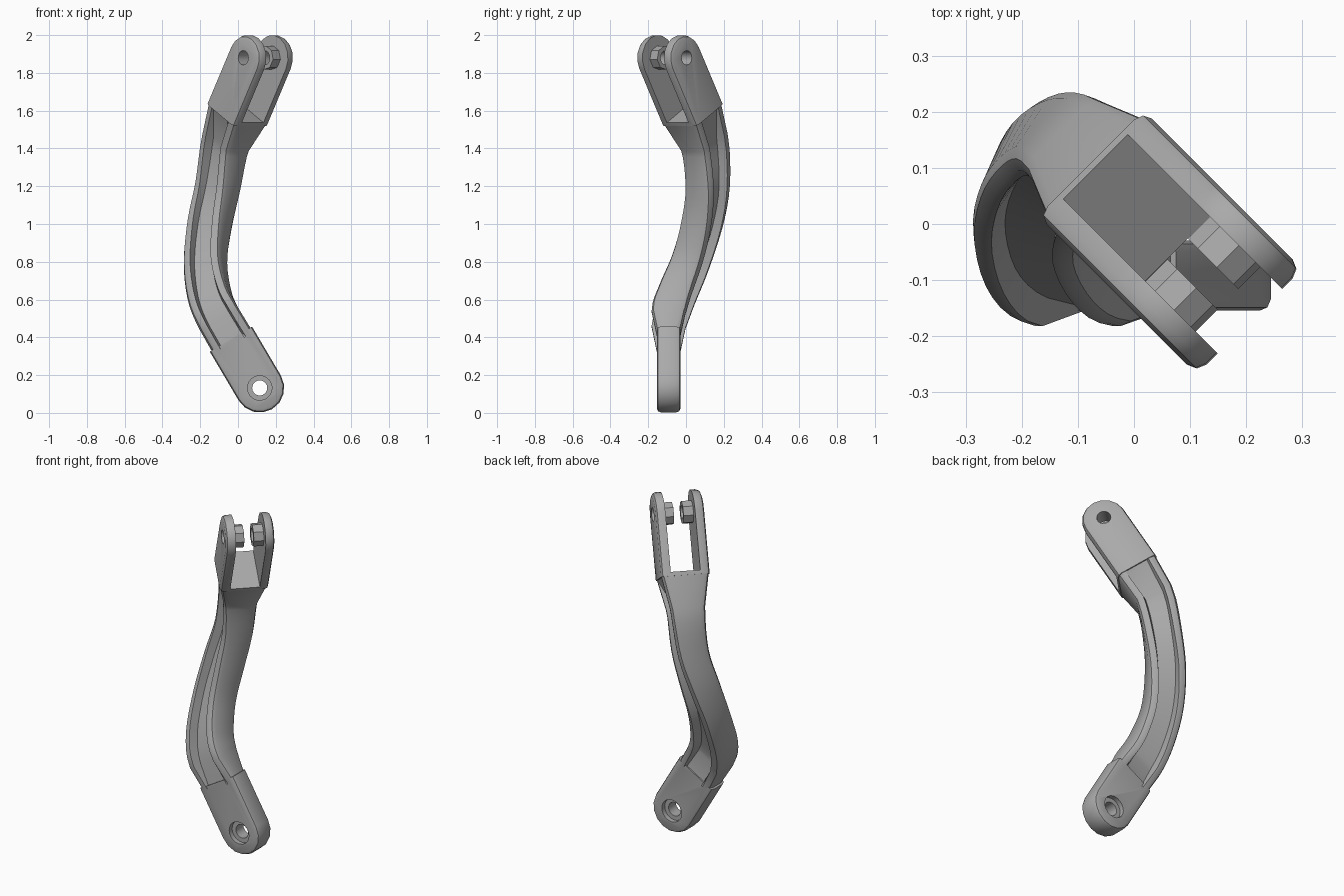
import bpy, bmesh, math
from mathutils import Vector, Matrix

if "Cube" in bpy.data.objects:
    bpy.data.objects.remove(bpy.data.objects["Cube"])

steel = bpy.data.materials.new("grey_steel")
steel.diffuse_color = (0.4, 0.4, 0.4, 1)
steel.use_nodes = True
steel.node_tree.nodes["Principled BSDF"].inputs["Base Color"].default_value = steel.diffuse_color


def make_object(name, bm):
    bmesh.ops.recalc_face_normals(bm, faces=bm.faces)
    mesh = bpy.data.meshes.new(name)
    bm.to_mesh(mesh)
    bm.free()
    mesh.materials.append(steel)
    ob = bpy.data.objects.new(name, mesh)
    bpy.context.collection.objects.link(ob)
    return ob


def loft(name, rings):
    """Closed skin through rings of equal point count."""
    bm = bmesh.new()
    vs = [[bm.verts.new(p) for p in r] for r in rings]
    k = len(rings[0])
    for a, b in zip(vs, vs[1:]):
        for i in range(k):
            bm.faces.new((a[i], a[(i + 1) % k], b[(i + 1) % k], b[i]))
    bm.faces.new(vs[0])
    bm.faces.new(vs[-1])
    return make_object(name, bm)


def frame(origin, along, normal):
    x, z = Vector(along).normalized(), Vector(normal).normalized()
    m = Matrix((x, z.cross(x), z)).transposed().to_4x4()
    m.translation = origin
    return m


def slab(name, m, radius, length, thick, bevel):
    """Round-ended bar; the round is centred on the frame origin."""
    rings = []
    for z, inset in ((-.5, bevel), (-.5, bevel * .3), (-.5, 0), (.5, 0), (.5, bevel * .3), (.5, bevel)):
        drop = {bevel: 0, bevel * .3: bevel * .3, 0: bevel}[inset]
        r = radius - inset
        pts = [(r * math.cos(a), r * math.sin(a)) for a in
               (math.pi / 2 + math.pi * i / 8 for i in range(9))]
        pts += [(length, -r), (length, r)]
        h = z * thick - math.copysign(drop, z)
        rings.append([m @ Vector((x, y, h)) for x, y in pts])
    return loft(name, rings)


def cylinder(name, m, r, z0, z1, n):
    return loft(name, [[m @ Vector((r * math.cos(a), r * math.sin(a), z)) for a in
                        (2 * math.pi * (i + .5) / n for i in range(n))] for z in (z0, z1)])


def box(name, m, lo, hi):
    return loft(name, [[m @ Vector((x, y, z)) for x, y in
                        ((lo[0], lo[1]), (hi[0], lo[1]), (hi[0], hi[1]), (lo[0], hi[1]))]
                       for z in (lo[2], hi[2])])


def combine(ob, other, op):
    mod = ob.modifiers.new(op, 'BOOLEAN')
    mod.operation, mod.object, mod.solver = op, other, 'EXACT'
    bpy.context.view_layer.objects.active = ob
    bpy.ops.object.modifier_apply(modifier=mod.name)
    bpy.data.objects.remove(other)


# Frames of the two ends
eye = frame((.115, -.092, .132), (-.508, 0, .861), (0, 1, 0))
pin = frame((.122, -.09, 1.88), (-.36, .36, -.86), (1, 1, 0))

# Twisted I-beam: x, y, z, twist in degrees, width, thickness, pocket depth
e0, e1 = eye @ Vector((.26, 0, 0)), eye @ Vector((.42, 0, 0))
p1, p0 = pin @ Vector((.52, 0, 0)), pin @ Vector((.335, 0, 0))
stations = [
    (*e0, 0, .24, .12, 0),
    (*e1, 0, .235, .18, .05),
    (-.15, -.05, .62, 8, .22, .18, .05),
    (-.172, .025, .80, 18, .205, .17, .045),
    (-.15, .085, 1.0, 28, .205, .17, .045),
    (-.107, .115, 1.2, 38, .205, .17, .045),
    (*p1, 45, .215, .19, .05),
    (*p0, 45, .236, .262, 0),
]
path = [stations[0]]
for i in range(1, 6):
    a, b, c, d = stations[i - 1:i + 3]
    for t in (0, .25, .5, .75):
        path.append([.5 * (2 * q + (r - p) * t + (2 * p - 5 * q + 4 * r - s) * t * t
                     + (3 * q - p - 3 * r + s) * t ** 3) for p, q, r, s in zip(a, b, c, d)])
path += stations[6:]

rings = []
for i, (x, y, z, twist, width, thick, depth) in enumerate(path):
    tan = Vector(path[min(i + 1, len(path) - 1)][:3]) - Vector(path[max(i - 1, 0)][:3])
    tan.normalize()
    th = math.radians(twist)
    n = Vector((math.sin(th), math.cos(th), 0))
    n = (n - tan * n.dot(tan)).normalized()
    w = n.cross(tan)
    a, b, c, f = width / 2, thick / 2, .03, .045
    half = [(a, b - c), (a - c * .3, b - c * .3), (a - c, b), (a - f, b), (a - f - .01, b - depth)]
    half += [(-u, v) for u, v in reversed(half)]
    ring = half + [(-u, -v) for u, v in half]
    rings.append([Vector((x, y, z)) + w * u + n * v for u, v in ring])
arm = loft("link_arm", rings)

# Lower eye plate
combine(arm, slab("eye_plate", eye, .13, .30, .125, .02), 'UNION')

# Upper fork with its slot
fork = slab("fork", pin, .12, .35, .266, .025)
combine(fork, box("slot", pin, (-.3, -.3, -.08), (.328, .3, .082)), 'DIFFERENCE')
combine(arm, fork, 'UNION')

# Pin bosses inside the fork
for z0, z1 in ((-.09, -.025), (.027, .09)):
    combine(arm, cylinder("pin_boss", pin, .064, z0, z1, 8), 'UNION')

# Bored holes and counterbores
combine(arm, cylinder("pin_hole", pin, .038, -.3, .3, 16), 'DIFFERENCE')
combine(arm, cylinder("eye_hole", eye, .04, -.2, .2, 20), 'DIFFERENCE')
for z0, z1 in ((-.2, -.035), (.035, .2)):
    combine(arm, cylinder("counterbore", eye, .065, z0, z1, 20), 'DIFFERENCE')

bpy.ops.object.select_all(action='DESELECT')
arm.select_set(True)
bpy.context.view_layer.objects.active = arm
bpy.ops.object.shade_smooth_by_angle(angle=math.radians(32))
